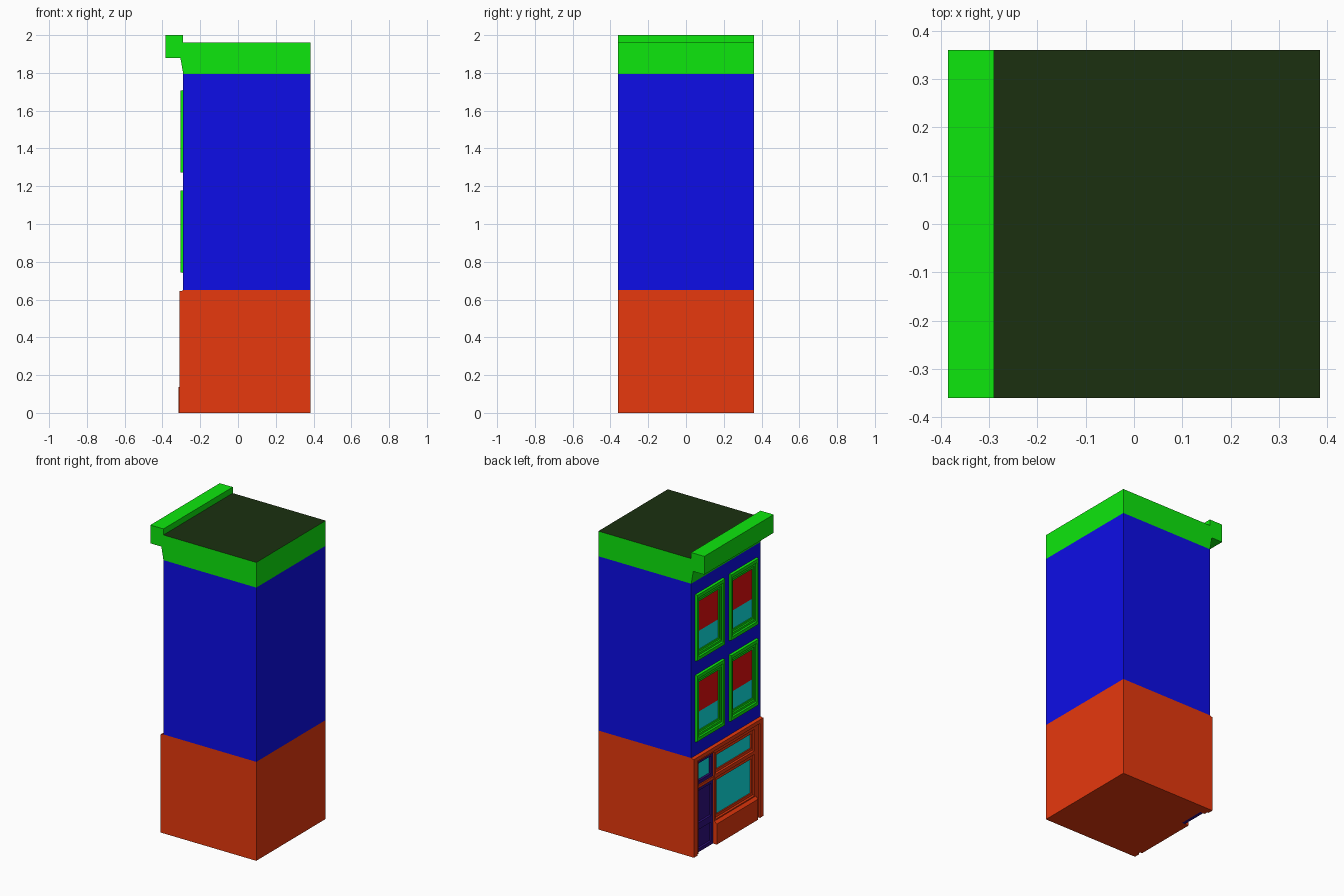
import bpy, bmesh

if "Cube" in bpy.data.objects:
    bpy.data.objects.remove(bpy.data.objects["Cube"])


def material(name, r, g, b):
    m = bpy.data.materials.new(name)
    m.diffuse_color = (r, g, b, 1)
    m.use_nodes = True
    m.node_tree.nodes["Principled BSDF"].inputs["Base Color"].default_value = m.diffuse_color
    return m


RED = material("shopfront_red", 0.8, 0.04, 0.004)
BLUE = material("wall_blue", 0.004, 0.004, 0.8)
GREEN = material("trim_green", 0.004, 0.8, 0.004)
ROOF = material("roof_dark", 0.011, 0.03, 0.005)
GLASS = material("glass_teal", 0.004, 0.8, 0.8)
BLIND = material("blind_red", 0.8, 0.004, 0.004)
DOOR = material("door_purple", 0.03, 0.005, 0.22)


def finish(name, bm, mat):
    bmesh.ops.recalc_face_normals(bm, faces=bm.faces)
    me = bpy.data.meshes.new(name)
    bm.to_mesh(me)
    bm.free()
    ob = bpy.data.objects.new(name, me)
    bpy.context.collection.objects.link(ob)
    if mat:
        me.materials.append(mat)
    return ob


def prism(name, profile, y0, y1, mat):
    """Extrude an (x, z) outline along y."""
    bm = bmesh.new()
    face = bm.faces.new([bm.verts.new((x, y0, z)) for x, z in profile])
    ext = bmesh.ops.extrude_face_region(bm, geom=[face])
    verts = [v for v in ext["geom"] if isinstance(v, bmesh.types.BMVert)]
    bmesh.ops.translate(bm, verts=verts, vec=(0, y1 - y0, 0))
    return finish(name, bm, mat)


def box(name, x0, x1, y0, y1, z0, z1, mat):
    return prism(name, [(x0, z0), (x1, z0), (x1, z1), (x0, z1)], y0, y1, mat)


def frame(name, y0, y1, z0, z1, profile, mat, ratio=1.0):
    """Mitred rectangular moulding; profile is a list of (inset, x)."""
    bm = bmesh.new()
    loops = []
    for i, x in profile:
        k = i * ratio
        corners = [(y0 + i, z0 + k), (y1 - i, z0 + k), (y1 - i, z1 - k), (y0 + i, z1 - k)]
        loops.append([bm.verts.new((x, y, z)) for y, z in corners])
    for a, b in zip(loops, loops[1:] + loops[:1]):
        for j in range(4):
            n = (j + 1) % 4
            bm.faces.new((a[j], a[n], b[n], b[j]))
    return finish(name, bm, mat)


def cut(target, cutters):
    for c in cutters:
        mod = target.modifiers.new("opening", "BOOLEAN")
        mod.operation = "DIFFERENCE"
        mod.solver = "EXACT"
        mod.object = c
        bpy.context.view_layer.objects.active = target
        bpy.ops.object.modifier_apply(modifier=mod.name)
        bpy.data.objects.remove(c)


# Upper walls with four window openings
walls = box("upper_walls", -0.29, 0.385, -0.36, 0.36, 0.65, 1.795, BLUE)
openings = [(y, z) for y in (-0.175, 0.175) for z in (0.96, 1.49)]
cut(walls, [box("window_cutter", -0.4, -0.265, y - 0.125, y + 0.125,
                z - 0.2, z + 0.2, None) for y, z in openings])

# Upper windows: moulded frame, lower glass, upper blind
SASH = [(0, -0.265), (0, -0.285), (0.003, -0.305), (0.018, -0.305), (0.022, -0.297),
        (0.031, -0.297), (0.033, -0.29), (0.042, -0.29), (0.042, -0.265)]
for y, z in openings:
    frame("window_frame", y - 0.145, y + 0.145, z - 0.22, z + 0.22, SASH, GREEN, 1.45)
    box("window_glass", -0.284, -0.265, y - 0.105, y + 0.105, z - 0.165, z - 0.04, GLASS)
    box("window_blind", -0.284, -0.265, y - 0.105, y + 0.105, z - 0.04, z + 0.165, BLIND)

# Parapet with overhanging cornice, dark flat roof on its top face
top = prism("parapet_cornice", [(0.385, 1.795), (0.385, 1.96), (-0.29, 1.96), (-0.29, 2.0),
                                (-0.385, 2.0), (-0.385, 1.88), (-0.305, 1.88),
                                (-0.29, 1.795)], -0.36, 0.36, GREEN)
top.data.materials.append(ROOF)
for p in top.data.polygons:
    if p.normal.z > 0.9 and p.center.z < 1.98:
        p.material_index = 1

# Ground floor with a recessed shopfront opening
base = prism("ground_floor", [(-0.30, 0), (0.385, 0), (0.385, 0.65), (-0.29, 0.65),
                              (-0.30, 0.645)], -0.36, 0.36, RED)
cut(base, [box("shop_cutter", -0.4, -0.265, -0.30, 0.30, -0.1, 0.605, None)])

# Raised pilasters and fascia
for s in (-1, 1):
    a, b = sorted((s * 0.325, s * 0.36))
    box("pilaster", -0.31, -0.30, a, b, 0, 0.62, RED)
box("fascia", -0.31, -0.30, -0.36, 0.36, 0.62, 0.645, RED)

# Riser with sloped sill below the shop window
prism("shop_riser", [(-0.315, 0), (-0.265, 0), (-0.265, 0.15), (-0.297, 0.15),
                     (-0.315, 0.135)], -0.30, 0.13, RED)

# Shop window: large pane and transom pane
SHOP = [(0, -0.265), (0, -0.297), (0.012, -0.297), (0.018, -0.289),
        (0.035, -0.289), (0.035, -0.265)]
for part, z0, z1 in (("main", 0.145, 0.44), ("transom", 0.44, 0.605)):
    frame("shop_window_frame_" + part, -0.30, 0.13, z0, z1, SHOP, RED)
    box("shop_glass_" + part, -0.281, -0.265, -0.27, 0.10, z0 + 0.03, z1 - 0.03, GLASS)

# Door with two framed panels, transom bar and light above
box("door", -0.28, -0.265, 0.13, 0.30, 0, 0.425, DOOR)
PANEL = [(0, -0.27), (0, -0.287), (0.022, -0.287), (0.028, -0.28), (0.028, -0.27)]
for z0, z1 in ((0, 0.17), (0.17, 0.425)):
    frame("door_panel_frame", 0.13, 0.30, z0, z1, PANEL, DOOR)
box("door_transom_bar", -0.295, -0.265, 0.13, 0.30, 0.425, 0.445, RED)
frame("door_light_frame", 0.13, 0.30, 0.445, 0.605, PANEL, DOOR)
box("door_light_glass", -0.279, -0.265, 0.15, 0.28, 0.46, 0.59, GLASS)
